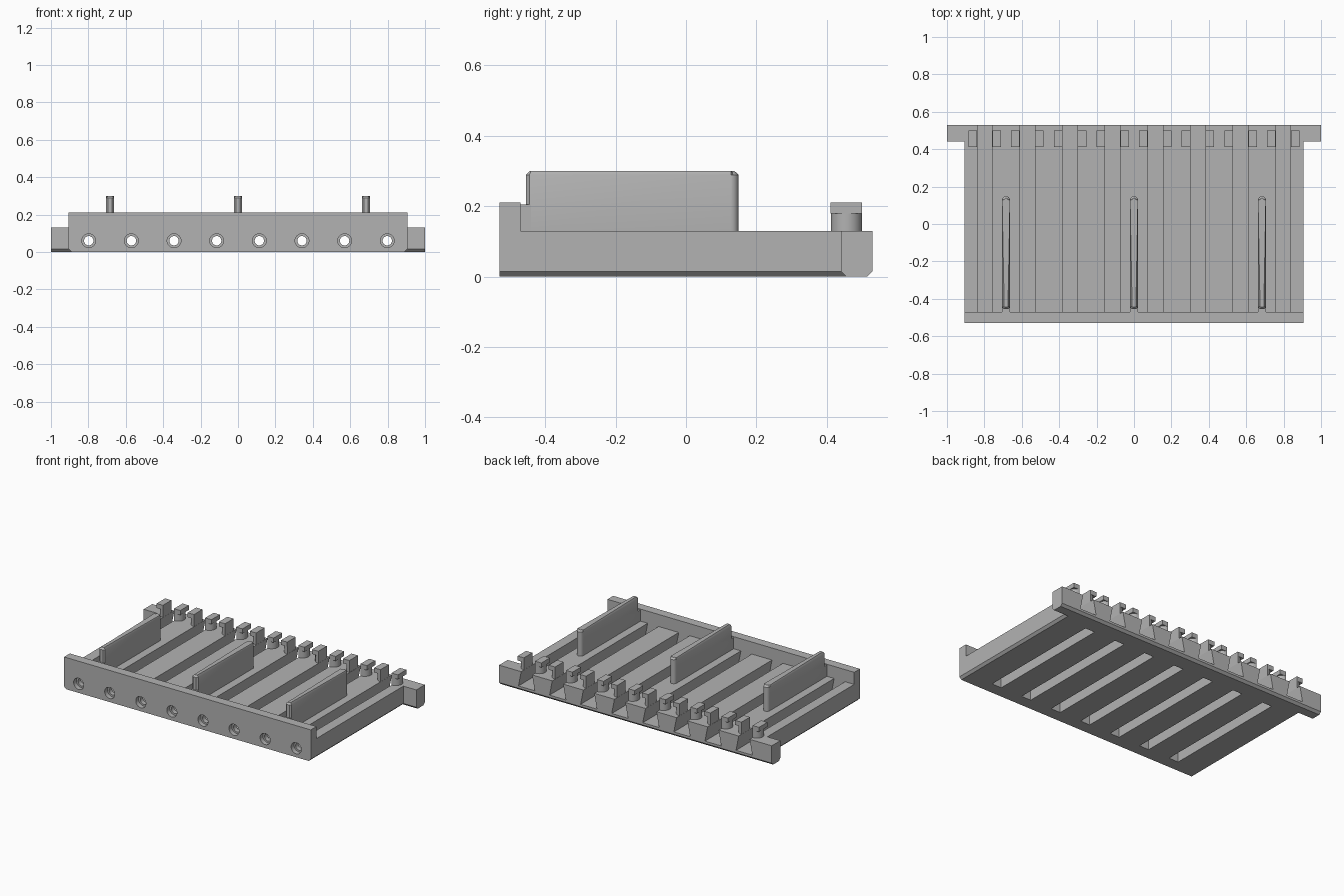
import bpy, bmesh, math
from mathutils import Vector

if "Cube" in bpy.data.objects:
    bpy.data.objects.remove(bpy.data.objects["Cube"])

grey = bpy.data.materials.new("plain grey")
grey.use_nodes = True
grey.diffuse_color = (0.45, 0.45, 0.45, 1)
grey.node_tree.nodes["Principled BSDF"].inputs["Base Color"].default_value = (0.45, 0.45, 0.45, 1)

PITCH = 0.228
CHANNELS = [(i - 3.5) * PITCH for i in range(8)]
RIBS = [(i - 3) * PITCH for i in range(7)]
TOP, WALL_TOP = 0.13, 0.21
FRONT, WALL_BACK, RAIL_FRONT, BACK = -0.53, -0.47, 0.44, 0.53
HALF, CHAMFER = 0.905, 0.015


def prism(bm, profile, axis, a, b):
    """Extrude a closed 2D profile along one axis from a to b."""
    def place(p, t):
        co = list(p)
        co.insert("xyz".index(axis), t)
        return Vector(co)
    low = [bm.verts.new(place(p, a)) for p in profile]
    high = [bm.verts.new(place(p, b)) for p in profile]
    n = len(profile)
    bm.faces.new(low)
    bm.faces.new(high[::-1])
    for i in range(n):
        bm.faces.new((low[i], high[i], high[(i + 1) % n], low[(i + 1) % n]))


def rect(u0, u1, v0, v1):
    return [(u0, v0), (u1, v0), (u1, v1), (u0, v1)]


def arc(cx, cy, r, start, end, n):
    angles = [math.radians(start + (end - start) * i / n) for i in range(n + 1)]
    return [(cx + r * math.cos(t), cy + r * math.sin(t)) for t in angles]


def make(name, bm):
    bmesh.ops.recalc_face_normals(bm, faces=bm.faces)
    mesh = bpy.data.meshes.new(name)
    bm.to_mesh(mesh)
    bm.free()
    ob = bpy.data.objects.new(name, mesh)
    bpy.context.collection.objects.link(ob)
    mesh.materials.append(grey)
    return ob


def build(name, *parts):
    bm = bmesh.new()
    for part in parts:
        prism(bm, *part)
    return make(name, bm)


def combine(target, tool, operation):
    mod = target.modifiers.new(operation.title(), "BOOLEAN")
    mod.operation, mod.object, mod.solver = operation, tool, "EXACT"
    bpy.context.view_layer.objects.active = target
    bpy.ops.object.modifier_apply(modifier=mod.name)
    bpy.data.objects.remove(tool)


# Tray body with bevelled lower sides and a tall front wall
def section(top):
    return [(-HALF, CHAMFER), (CHAMFER - HALF, 0), (HALF - CHAMFER, 0),
            (HALF, CHAMFER), (HALF, top), (-HALF, top)]


tray = build("tray", (section(TOP), "y", FRONT + 0.01, BACK - 0.03))
combine(tray, build("wall", (section(WALL_TOP), "y", FRONT, WALL_BACK)), "UNION")

# Back rail with projecting ends
rail = [(RAIL_FRONT, CHAMFER), (RAIL_FRONT + CHAMFER, 0), (BACK - CHAMFER, 0),
        (BACK, CHAMFER), (BACK, TOP), (RAIL_FRONT, TOP)]
combine(tray, build("rail", (rail, "x", -1, 1)), "UNION")

# Dovetail channels open at the back
combine(tray, build("channels", *[
    ([(x - 0.06, 0.03), (x + 0.06, 0.03), (x + 0.04, TOP), (x + 0.04, 0.3),
      (x - 0.04, 0.3), (x - 0.04, TOP)], "y", WALL_BACK, 0.6) for x in CHANNELS]), "DIFFERENCE")

# Blind slots under the ribs
combine(tray, build("slots", *[
    (rect(x - 0.035, x + 0.035, -0.1, 0.09), "y", -0.45, 0.41) for x in RIBS]), "DIFFERENCE")

# Stepped round holes through the front wall
for radius, depth in ((0.037, FRONT + 0.03), (0.025, WALL_BACK + 0.02)):
    combine(tray, build("bores", *[
        (arc(x, 0.06, radius, 0, 360, 32)[:-1], "y", -0.6, depth) for x in CHANNELS]), "DIFFERENCE")

# Tall dividers: round at the back, bevelled on top, tied to the wall
for x, name in ((RIBS[0], "right"), (RIBS[3], "middle"), (RIBS[6], "left")):
    bm = bmesh.new()
    outline = arc(x, 0.128, 0.021, 0, 180, 12)
    outline += [(x - 0.021, -0.445), (x - 0.011, -0.455), (x + 0.011, -0.455), (x + 0.021, -0.445)]
    prism(bm, outline, "z", TOP - 0.005, 0.3)
    bm.edges.ensure_lookup_table()
    rim = [e for e in bm.edges if all(v.co.z > 0.29 for v in e.verts)]
    bmesh.ops.bevel(bm, geom=rim, offset=0.011, segments=1, affect="EDGES")
    prism(bm, rect(x - 0.021, x + 0.021, WALL_BACK - 0.005, -0.44), "z", TOP - 0.005, 0.205)
    make(name + "_divider", bm)

# Paired hooks beside each channel: half-round stem under a square head
for i, x in enumerate(CHANNELS):
    for side, name in ((-1, "right"), (1, "left")):
        inner = x + side * 0.041
        start = -90 if side > 0 else 90
        stem = arc(inner, 0.456, 0.044, start, start + 180, 16)
        head = rect(*sorted((inner, inner + side * 0.046)), 0.411, 0.5)
        build(f"{name}_hook_{i + 1}", (stem, "z", TOP - 0.005, 0.181), (head, "z", 0.18, WALL_TOP))

# Smooth curved walls, keep hard edges crisp
bpy.ops.object.select_all(action="DESELECT")
for ob in bpy.context.collection.objects:
    if ob.type == "MESH" and grey.name in ob.data.materials:
        ob.select_set(True)
        bpy.context.view_layer.objects.active = ob
bpy.ops.object.shade_smooth_by_angle(angle=math.radians(30))
